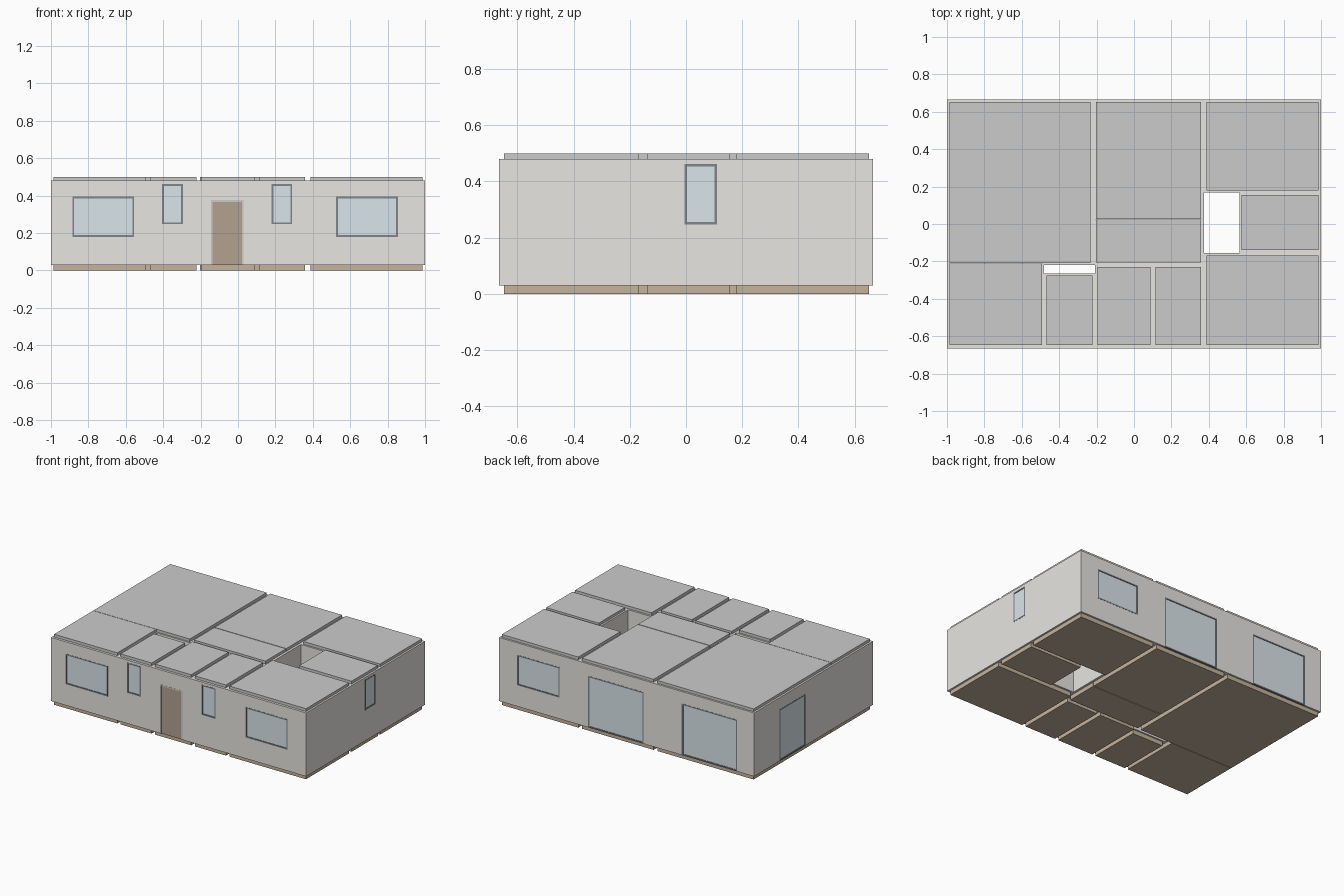
import bpy, bmesh
from mathutils import Vector

if "Cube" in bpy.data.objects:
    bpy.data.objects.remove(bpy.data.objects["Cube"])

X, Y, T = 1.0, 0.665, 0.013        # half length, half width, outer wall thickness
Z0, Z1, ZT = 0.03, 0.48, 0.50      # floor top, wall top, ceiling top


def mat(name, c):
    m = bpy.data.materials.new(name)
    m.diffuse_color = (*c, 1)
    m.use_nodes = True
    m.node_tree.nodes["Principled BSDF"].inputs["Base Color"].default_value = m.diffuse_color
    return m


WALL = mat("plaster", (0.80, 0.79, 0.76))
ROOF = mat("ceiling_grey", (0.66, 0.66, 0.66))
FLOOR = mat("floor_wood", (0.56, 0.45, 0.34))
FRAME = mat("dark_frame", (0.22, 0.24, 0.26))
GLASS = mat("glass", (0.70, 0.79, 0.83))
WOOD = mat("door_wood", (0.45, 0.36, 0.28))
TRIM = mat("door_trim", (0.62, 0.60, 0.56))


def boxes(name, parts, m=None):
    """One object made of boxes given as (x0, x1, y0, y1, z0, z1)."""
    bm = bmesh.new()
    for x0, x1, y0, y1, z0, z1 in parts:
        vs = bmesh.ops.create_cube(bm, size=1)["verts"]
        for v in vs:
            v.co = Vector(((x0 + x1) / 2 + v.co.x * (x1 - x0),
                           (y0 + y1) / 2 + v.co.y * (y1 - y0),
                           (z0 + z1) / 2 + v.co.z * (z1 - z0)))
    me = bpy.data.meshes.new(name)
    bm.to_mesh(me)
    bm.free()
    if m:
        me.materials.append(m)
    ob = bpy.data.objects.new(name, me)
    bpy.context.collection.objects.link(ob)
    return ob


# Rooms: x0, x1, y0, y1
rooms = {
    "living": (-0.987, -0.232, -0.209, 0.652),
    "dining": (-0.203, 0.359, 0.028, 0.652),
    "hall": (-0.203, 0.359, -0.205, 0.023),
    "back_bedroom": (0.388, 0.987, 0.18, 0.652),
    "side_bath": (0.575, 0.987, -0.138, 0.155),
    "front_bedroom": (0.388, 0.987, -0.648, -0.168),
    "study": (-0.987, -0.492, -0.648, -0.212),
    "utility": (-0.467, -0.223, -0.648, -0.275),
    "entry": (-0.195, 0.087, -0.648, -0.231),
    "front_bath": (0.115, 0.359, -0.648, -0.231),
}
for n, r in rooms.items():
    boxes(n + "_floor", [(*r, 0, Z0)], FLOOR)
    boxes(n + "_ceiling", [(*r, Z1, ZT)], ROOF)

# Wall block hollowed by rooms and two open shafts
voids = [r for n, r in rooms.items() if n not in ("dining", "hall", "study")]
voids += [(-0.203, 0.359, -0.205, 0.652), (-0.987, -0.492, -0.648, -0.205),
          (0.375, 0.563, -0.155, 0.168), (-0.482, -0.208, -0.265, -0.218)]
cutters = [(*r, -0.1, 0.6) for r in voids]

# Openings: name, side, start, end, bottom, top
openings = [
    ("study_window", "front", -0.885, -0.555, 0.18, 0.395),
    ("utility_window", "front", -0.405, -0.295, 0.248, 0.462),
    ("front_bath_window", "front", 0.18, 0.29, 0.248, 0.462),
    ("front_bedroom_window", "front", 0.525, 0.855, 0.18, 0.395),
    ("entrance_door", "front", -0.145, 0.03, Z0, 0.376),
    ("side_bath_window", "right", -0.005, 0.111, 0.246, 0.462),
    ("back_bedroom_window", "back", 0.525, 0.86, 0.18, 0.395),
    ("dining_glass_door", "back", -0.134, 0.30, Z0, 0.395),
    ("living_glass_door", "back", -0.866, -0.433, Z0, 0.395),
    ("side_glass_door", "left", 0.09, 0.383, Z0, 0.395),
]


def on_side(side, a0, a1, z0, z1, inner, outer):
    """Box on a facade; inner/outer are offsets from the wall's outer face."""
    s = 1 if side in ("right", "back") else -1
    if side in ("front", "back"):
        d = sorted((s * (Y + inner), s * (Y + outer)))
        return (a0, a1, *d, z0, z1)
    d = sorted((s * (X + inner), s * (X + outer)))
    return (*d, a0, a1, z0, z1)


for n, side, a0, a1, z0, z1 in openings:
    cutters.append(on_side(side, a0, a1, z0 if z0 > Z0 else z0 - 0.05, z1, -T - 0.015, 0.05))
    door = n == "entrance_door"
    w = 0.009
    b = z0 if door else z0 + w
    ring = [(a0, a0 + w, z0, z1), (a1 - w, a1, z0, z1), (a0 + w, a1 - w, z1 - w, z1)]
    if not door:
        ring.append((a0 + w, a1 - w, z0, b))
    boxes(n + "_frame", [on_side(side, *p, -T, 0.001) for p in ring], TRIM if door else FRAME)
    boxes(n + ("_leaf" if door else "_glass"),
          [on_side(side, a0 + w, a1 - w, b, z1 - w, -0.009, -0.003)], WOOD if door else GLASS)

walls = boxes("walls", [(-X, X, -Y, Y, Z0, Z1)], WALL)
tools = [boxes("wall_cutter", [c]) for c in cutters]
for t in tools:
    t.hide_render = True
    md = walls.modifiers.new("cut", "BOOLEAN")
    md.object, md.operation, md.solver = t, "DIFFERENCE", "EXACT"
dg = bpy.context.evaluated_depsgraph_get()
walls.data = bpy.data.meshes.new_from_object(walls.evaluated_get(dg))
walls.modifiers.clear()
for t in tools:
    bpy.data.objects.remove(t)
